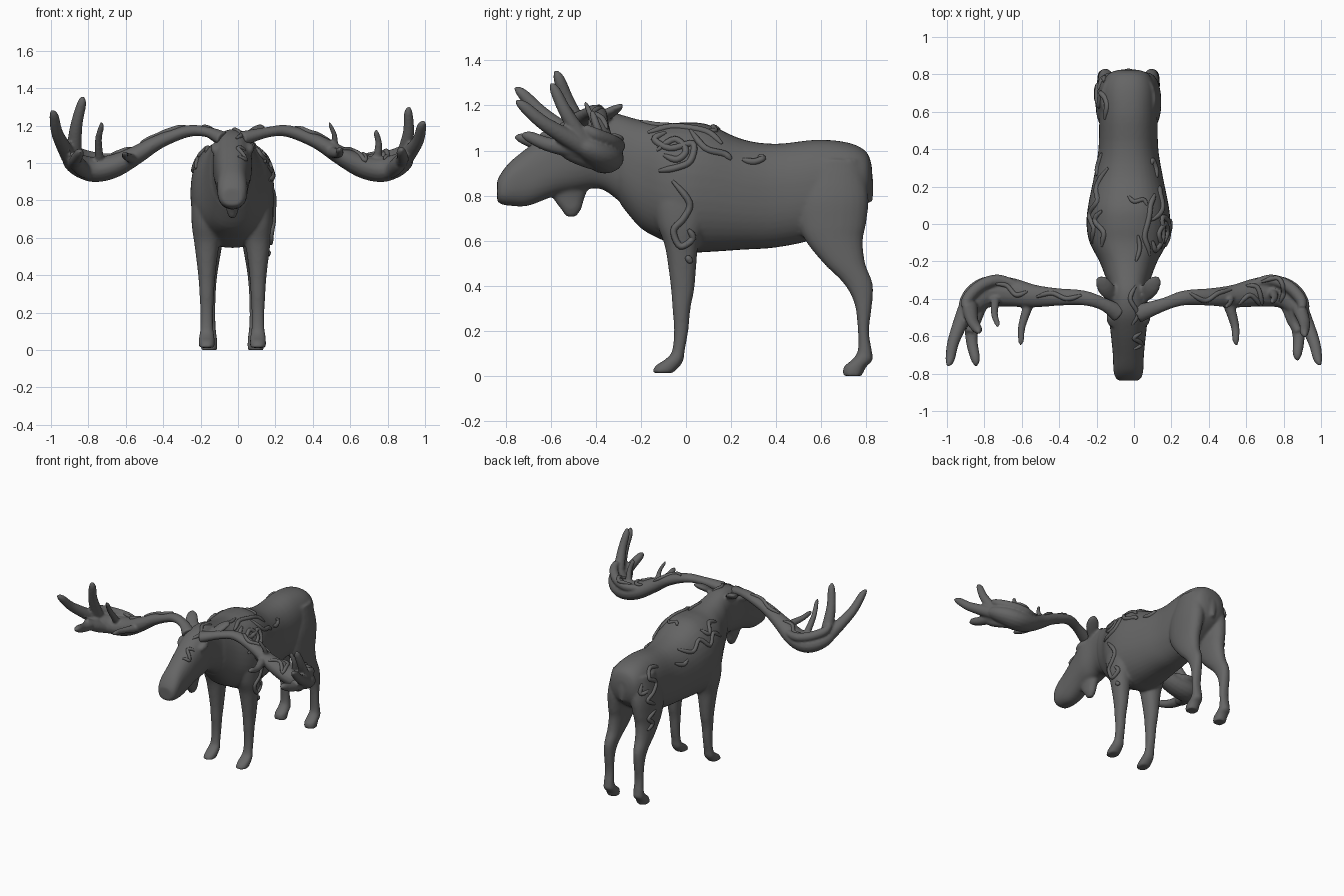
import bpy, bmesh, math
from mathutils import Vector
from mathutils.bvhtree import BVHTree

CX = -0.03  # the animal stands slightly left of the antler centre
stone = bpy.data.materials.new("dark_grey")
stone.diffuse_color = (0.13, 0.13, 0.13, 1)


def smooth_path(rows, steps):
    """Catmull-Rom interpolation of equal-length number rows."""
    out = []
    for i in range(len(rows) - 1):
        p = [rows[max(i - 1, 0)], rows[i], rows[i + 1], rows[min(i + 2, len(rows) - 1)]]
        for s in range(steps):
            t = s / steps
            out.append([0.5 * (2 * b + (c - a) * t + (2 * a - 5 * b + 4 * c - d) * t * t
                               + (3 * b - a - 3 * c + d) * t ** 3) for a, b, c, d in zip(*p)])
    return out + [list(rows[-1])]


def loft(bm, rings, power=2.0, n=24):
    """Closed skin over rings given as (centre, half axis a, half axis b)."""
    loops = []
    for c, a, b in rings:
        loop = []
        for k in range(n):
            u, v = math.cos(2 * math.pi * k / n), math.sin(2 * math.pi * k / n)
            u = math.copysign(abs(u) ** (2 / power), u)
            v = math.copysign(abs(v) ** (2 / power), v)
            loop.append(bm.verts.new(c + a * u + b * v))
        loops.append(loop)
    for p, q in zip(loops, loops[1:]):
        for k in range(n):
            bm.faces.new((p[k], p[(k + 1) % n], q[(k + 1) % n], q[k]))
    bm.faces.new(loops[0][::-1])
    bm.faces.new(loops[-1])


def loft_y(bm, rows, power):
    """Rows of (y, z top, z bottom, half width)."""
    loft(bm, [(Vector((CX, y, (t + b) / 2)), Vector((max(w, .005), 0, 0)), Vector((0, 0, (t - b) / 2)))
              for y, t, b, w in smooth_path(rows, 4)], power, 40)


def loft_z(bm, rows, side):
    """Rows of (z, y front, y back, centre x, half width)."""
    loft(bm, [(Vector((CX + side * cx, (y0 + y1) / 2, z)), Vector((w, 0, 0)), Vector((0, (y1 - y0) / 2, 0)))
              for z, y0, y1, cx, w in smooth_path(rows, 4)], 2.2)


def tube(bm, rows, flat=1.0):
    """Rows of (x, y, z, radius); flat scales the thickness."""
    pts = smooth_path(rows, 5)
    rings = []
    for i, p in enumerate(pts):
        d = (Vector(pts[min(i + 1, len(pts) - 1)][:3]) - Vector(pts[max(i - 1, 0)][:3])).normalized()
        ref = Vector((0, 0, 1)) if abs(d.z) < .9 else Vector((0, 1, 0))
        a = d.cross(ref).normalized()
        r = max(p[3], .003)
        rings.append((Vector(p[:3]), a * r, d.cross(a) * r * flat))
    loft(bm, rings, 2.0, 16)


def finish(bm, name, voxel, iterations):
    """Fuse the skins into one smooth surface and return its search tree."""
    bmesh.ops.recalc_face_normals(bm, faces=bm.faces)
    me = bpy.data.meshes.new(name)
    bm.to_mesh(me)
    bm.free()
    me.materials.append(stone)
    ob = bpy.data.objects.new(name, me)
    bpy.context.collection.objects.link(ob)
    r = ob.modifiers.new("fuse", 'REMESH')
    r.mode, r.voxel_size, r.use_smooth_shade = 'VOXEL', voxel, True
    s = ob.modifiers.new("soften", 'SMOOTH')
    s.factor, s.iterations = 0.5, iterations
    return BVHTree.FromObject(ob, bpy.context.evaluated_depsgraph_get())


def vine(name, pts, direction, tree, r=0.015):
    """Round strand laid onto a surface by casting its path along direction."""
    d = Vector(direction)
    cu = bpy.data.curves.new(name, 'CURVE')
    cu.dimensions, cu.bevel_depth, cu.bevel_resolution, cu.use_fill_caps = '3D', r, 2, True
    cu.materials.append(stone)
    path = []
    for p in smooth_path(pts, 5):
        p = Vector(p)
        hit = tree.ray_cast(p - d * 0.5, d)[0]
        near = tree.find_nearest(p)[0]
        # keep to the surface near the path, ignoring tines standing in the way
        path.append(near if hit is None or (hit - p).length > 0.13 else hit)
    sp = cu.splines.new('POLY')
    sp.points.add(len(path) - 1)
    for i, (q, h) in enumerate(zip(sp.points, path)):
        q.co = (*h, 1)
        q.radius = 0.45 + 0.55 * min(1, i / 3, (len(path) - 1 - i) / 3)
    sp.use_smooth = True
    bpy.context.collection.objects.link(bpy.data.objects.new(name, cu))


# Torso, neck and head
bm = bmesh.new()
loft_y(bm, [(.825, .93, .84, .05), (.80, .995, .76, .11), (.72, 1.035, .69, .145), (.58, 1.048, .61, .155),
            (.40, 1.03, .57, .16), (.25, 1.05, .56, .185), (.10, 1.115, .55, .215), (0, 1.125, .55, .224),
            (-.10, 1.12, .60, .207), (-.20, 1.135, .655, .155), (-.29, 1.16, .76, .12)], 2.3)
loft_y(bm, [(-.15, 1.11, .66, .15), (-.29, 1.16, .77, .115), (-.38, 1.18, .83, .10), (-.48, 1.165, .82, .105),
            (-.58, 1.105, .80, .095), (-.70, 1.015, .755, .083), (-.78, .95, .755, .08),
            (-.82, .90, .762, .07), (-.838, .865, .775, .05)], 2.4)
# Throat bell and tail
loft_z(bm, [(.87, -.62, -.42, 0, .055), (.79, -.59, -.45, 0, .038), (.74, -.555, -.465, 0, .03),
            (.705, -.53, -.49, 0, .015)], 1)
loft_z(bm, [(.93, .77, .822, 0, .035), (.85, .79, .832, 0, .03), (.77, .80, .828, 0, .014)], 1)
for s in (-1, 1):
    # Front leg
    loft_z(bm, [(.92, -.10, .10, .12, .06), (.80, -.14, .11, .135, .08), (.68, -.13, .09, .14, .078),
                (.58, -.095, .055, .137, .068), (.48, -.078, .045, .137, .055), (.38, -.066, .036, .137, .044),
                (.30, -.060, .020, .137, .039), (.20, -.053, .010, .137, .034), (.11, -.062, -.006, .137, .035),
                (.075, -.09, -.01, .137, .041), (.045, -.135, -.025, .137, .043), (.012, -.152, -.06, .137, .042)], s)
    # Hind leg
    loft_z(bm, [(.96, .56, .78, .075, .07), (.80, .50, .81, .095, .078), (.68, .50, .80, .105, .07),
                (.60, .53, .785, .11, .062), (.50, .61, .795, .117, .052), (.41, .70, .828, .122, .042),
                (.32, .748, .826, .125, .037), (.20, .763, .812, .125, .034), (.11, .762, .825, .125, .037),
                (.07, .735, .828, .125, .042), (.04, .70, .80, .125, .044), (0, .695, .78, .125, .044)], s)
    # Ear
    tube(bm, [(CX + s * .07, -.41, 1.11, .025), (CX + s * .115, -.35, 1.16, .045),
              (CX + s * .145, -.30, 1.19, .033), (CX + s * .15, -.275, 1.205, .006)], .5)
    # Brow bulge above the eye
    tube(bm, [(CX + s * .085, -.54, 1.06, .02), (CX + s * .09, -.50, 1.08, .028), (CX + s * .08, -.45, 1.09, .02)])
body = finish(bm, "moose_body", .0095, 5)

# Antlers: beam, palm and tines (tip, root, root radius)
left_tines = [((-.995, -.76, 1.28), (-.90, -.46, 1.03), .045), ((-.83, -.58, 1.355), (-.88, -.44, 1.04), .045),
              ((-.73, -.55, 1.22), (-.74, -.39, 1.0), .026), ((-.845, -.76, 1.06), (-.87, -.44, 1.0), .045),
              ((-.61, -.65, 1.05), (-.56, -.42, 1.02), .028)]
right_tines = [((.995, -.755, 1.22), (.89, -.46, 1.02), .045), ((.915, -.60, 1.30), (.88, -.44, 1.02), .042),
               ((.74, -.42, 1.18), (.74, -.36, 1.0), .026), ((.875, -.73, 1.07), (.86, -.44, 1.0), .045),
               ((.55, -.65, 1.07), (.50, -.41, 1.06), .032), ((.49, -.45, 1.22), (.52, -.38, 1.06), .02)]
antlers = {}
for s, name, tines in ((-1, "left_antler", left_tines), (1, "right_antler", right_tines)):
    bm = bmesh.new()
    base = CX + s * .05
    tube(bm, [(base, -.48, 1.13, .05), (s * .16, -.43, 1.165, .035), (s * .27, -.395, 1.17, .04),
              (s * .42, -.39, 1.115, .048), (s * .54, -.385, 1.045, .062), (s * .66, -.365, .985, .078),
              (s * .76, -.36, .965, .084), (s * .83, -.385, .98, .078), (s * .88, -.44, 1.01, .062),
              (s * .90, -.50, 1.04, .03)], .8)
    # Raised back rim and forward lip of the palm
    tube(bm, [(s * .60, -.34, 1.02, .02), (s * .72, -.30, 1.02, .03), (s * .82, -.33, 1.04, .032),
              (s * .89, -.40, 1.07, .03), (s * .90, -.45, 1.10, .02)])
    tube(bm, [(s * .76, -.38, .94, .03), (s * .82, -.43, .96, .04), (s * .86, -.52, 1.0, .04), (s * .88, -.58, 1.05, .02)])
    for tip, root, r in tines:
        a, b = Vector(root), Vector(tip)
        mid = a.lerp(b, .55) - Vector((0, 0, .015 if r > .03 else 0)) + Vector((s * .012, 0, 0))
        tube(bm, [(*a, r), (*mid, r * .72), (*a.lerp(b, .88), r * .55), (*b, r * .15)])
    antlers[s] = finish(bm, name, .008, 3)

# Vines on the flanks: (y, z) paths cast inward from the side
right_paths = [[(-.17, 1.08), (-.07, 1.105), (.02, 1.10), (.10, 1.08), (.16, 1.03)],
               [(-.06, .865), (.015, .77), (-.01, .70), (-.055, .645), (-.025, .575), (.03, .61), (.01, .65)],
               [(-.12, .91), (-.04, .925), (.02, .955), (.03, 1.03), (-.07, 1.01), (-.14, 1.05), (-.09, 1.08)],
               [(-.10, .98), (-.04, .96), (0, 1.0), (-.05, 1.05), (-.13, 1.0)],
               [(.02, 1.09), (.085, 1.01), (.17, .985), (.20, .96)],
               [(.25, .96), (.30, .95), (.34, .965), (.32, .975)],
               [(0, .53), (.015, .515), (.02, .50)]]
left_paths = [[(.30, 1.0), (.20, .96), (.12, 1.02), (.05, .96), (-.02, 1.02), (-.10, .97)],
              [(-.12, 1.06), (-.04, 1.08), (.02, 1.03), (.07, 1.07)],
              [(.38, .93), (.31, .90), (.26, .92)],
              [(.56, .97), (.64, .99), (.70, .94), (.63, .89), (.68, .83), (.74, .79), (.67, .74)],
              [(.76, .92), (.78, .85), (.72, .86)],
              [(.66, .69), (.73, .65), (.69, .60), (.74, .56)]]
for s, side, paths in ((1, "right", right_paths), (-1, "left", left_paths)):
    for path in paths:
        vine(side + "_flank_vine", [(CX + s * .16, y, z) for y, z in path], (-s, 0, 0), body)

# Vines on the back, face and antlers: (x, y) paths cast downward
for z, path in [(1.1, [(-.03, .15), (0, .12), (.05, .13), (.07, .10)]), (1.12, [(.02, -.06), (.03, -.13), (.01, -.2)]),
                (1.16, [(.01, -.33), (-.02, -.40), (.02, -.48), (-.01, -.54)]),
                (1.05, [(.04, -.58), (0, -.61), (.04, -.64), (0, -.67)])]:
    vine("back_vine", [(x, y, z) for x, y in path], (0, 0, -1), body, .012)
antler_paths = {1: [[(.30, -.37), (.38, -.41), (.45, -.37), (.52, -.35)],
                    [(.56, -.43), (.62, -.38), (.68, -.43), (.66, -.34), (.60, -.33)],
                    [(.68, -.31), (.77, -.29), (.80, -.36), (.78, -.42)]],
                -1: [[(-.28, -.38), (-.36, -.40), (-.44, -.37), (-.52, -.39)],
                     [(-.57, -.36), (-.63, -.38), (-.68, -.33), (-.74, -.32)]]}
for s, paths in antler_paths.items():
    for path in paths:
        vine("antler_vine", [(x, y, max(1.03, 1.2 - (abs(x) - .3) * .5)) for x, y in path], (0, 0, -1), antlers[s], .013)
